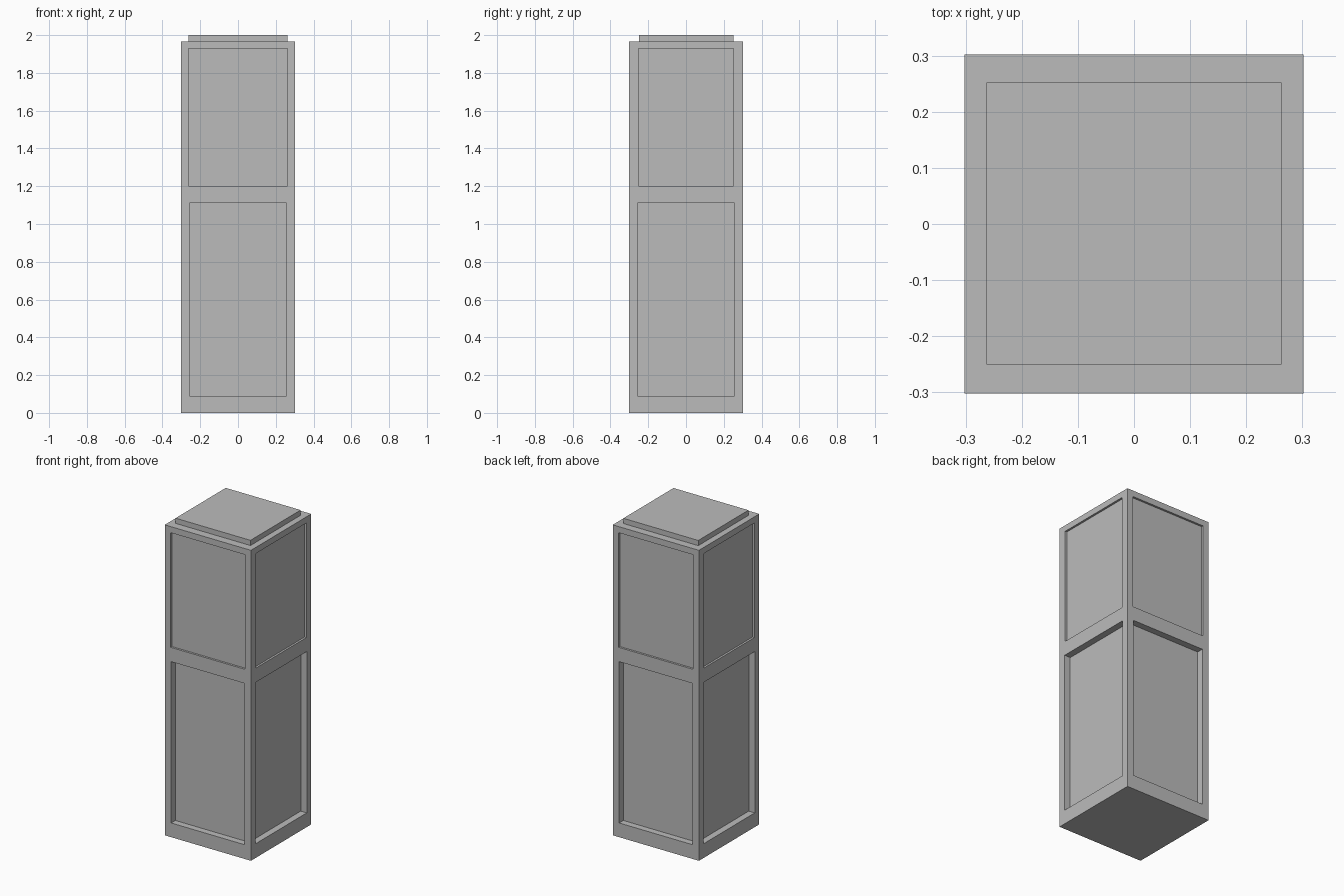
import bpy, bmesh, math
from mathutils import Matrix, Vector

if "Cube" in bpy.data.objects:
    bpy.data.objects.remove(bpy.data.objects["Cube"])

HALF, TOP, SPLIT = 0.302, 1.967, 1.157

grey = bpy.data.materials.new("plain grey")
grey.diffuse_color = (0.5, 0.5, 0.5, 1)
grey.use_nodes = True
grey.node_tree.nodes["Principled BSDF"].inputs["Base Color"].default_value = grey.diffuse_color


def finish(bm, name):
    bmesh.ops.remove_doubles(bm, verts=bm.verts, dist=1e-5)
    bmesh.ops.recalc_face_normals(bm, faces=bm.faces)
    me = bpy.data.meshes.new(name)
    bm.to_mesh(me)
    bm.free()
    me.materials.append(grey)
    ob = bpy.data.objects.new(name, me)
    bpy.context.collection.objects.link(ob)


def rect(bm, rot, half, y, z0, z1):
    pts = [(-half, z0), (half, z0), (half, z1), (-half, z1)]
    return [bm.verts.new(rot @ Vector((x, y, z))) for x, z in pts]


def panel(bm, rot, outer, inner, depth):
    # frame around the opening, reveal walls, then the recessed panel
    loops = [rect(bm, rot, HALF, -HALF, *outer),
             rect(bm, rot, inner[0], -HALF, *inner[1:]),
             rect(bm, rot, inner[0], -HALF + depth, *inner[1:])]
    for a, b in zip(loops, loops[1:]):
        for i in range(4):
            j = (i + 1) % 4
            bm.faces.new((a[i], a[j], b[j], b[i]))
    bm.faces.new(loops[-1])


# Cabinet body: four sides, each with a deep lower and a shallow upper panel
bm = bmesh.new()
for k in range(4):
    rot = Matrix.Rotation(k * math.pi / 2, 3, 'Z')
    upper_half = 0.252 if k % 2 else 0.262
    panel(bm, rot, (0, SPLIT), (0.257, 0.09, 1.112), 0.042)
    panel(bm, rot, (SPLIT, TOP), (upper_half, 1.202, 1.928), 0.013)
for z in (0, TOP):
    bm.faces.new([bm.verts.new((x * HALF, y * HALF, z))
                  for x, y in ((-1, -1), (1, -1), (1, 1), (-1, 1))])
finish(bm, "cabinet_body")

# Raised cap on the top
bm = bmesh.new()
bmesh.ops.create_cube(bm, size=1, matrix=Matrix.Translation((0, 0.001, (2 + TOP) / 2))
                      @ Matrix.Diagonal((0.525, 0.502, 2 - TOP, 1)))
finish(bm, "top_cap")
